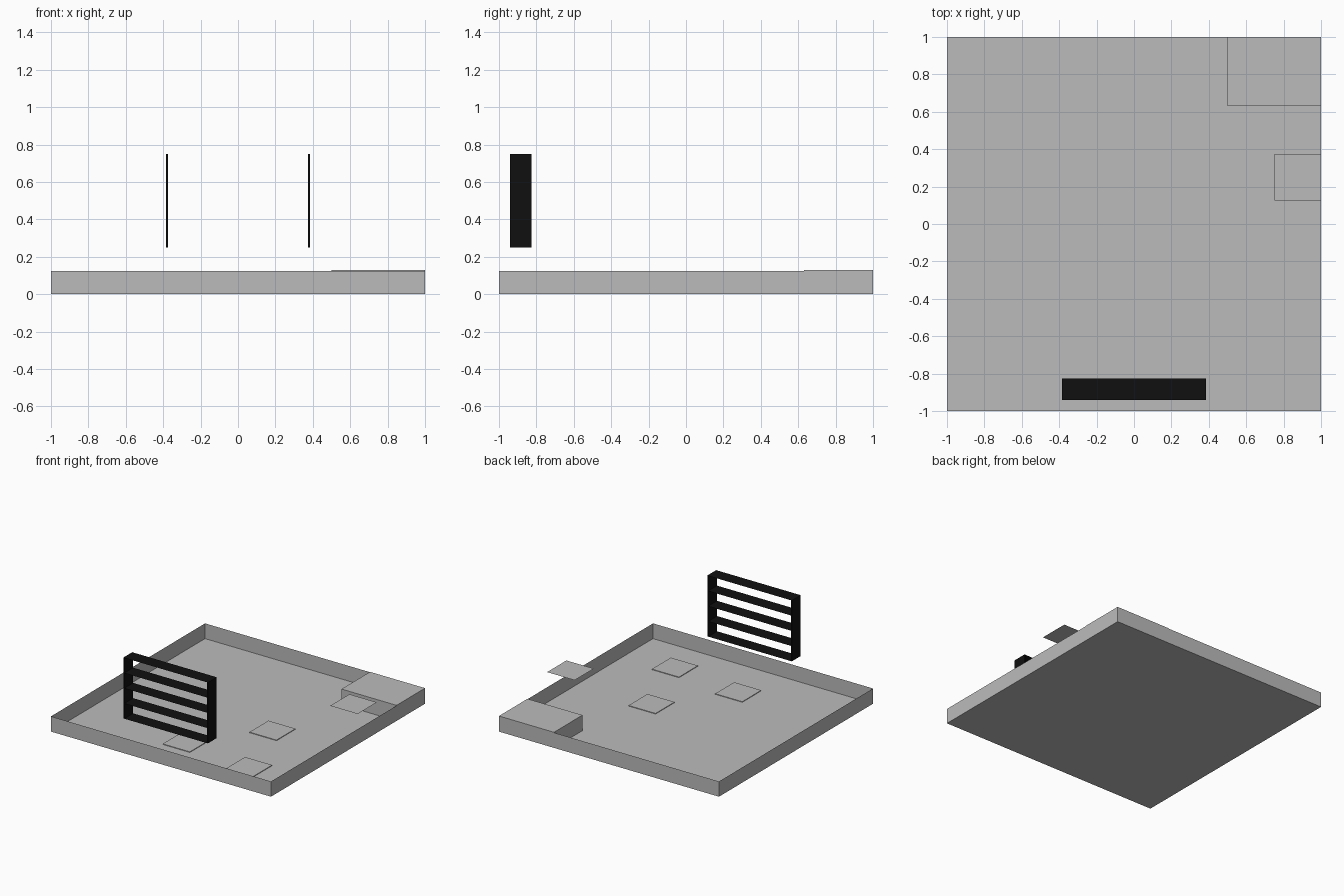
import bpy, bmesh
from mathutils import Vector

if "Cube" in bpy.data.objects:
    bpy.data.objects.remove(bpy.data.objects["Cube"])


def material(name, value):
    m = bpy.data.materials.new(name)
    m.diffuse_color = (value, value, value, 1)
    m.use_nodes = True
    m.node_tree.nodes["Principled BSDF"].inputs["Base Color"].default_value = m.diffuse_color
    return m


GREY = material("stone grey", 0.5)
BLACK = material("black", 0.005)


def finish(name, bm, mat):
    me = bpy.data.meshes.new(name)
    bm.to_mesh(me)
    bm.free()
    me.materials.append(mat)
    ob = bpy.data.objects.new(name, me)
    bpy.context.collection.objects.link(ob)
    return ob


def box(name, lo, hi, mat, open_top=False):
    lo, hi = Vector(lo), Vector(hi)
    bm = bmesh.new()
    bmesh.ops.create_cube(bm, size=1)
    bmesh.ops.scale(bm, vec=hi - lo, verts=bm.verts)
    bmesh.ops.translate(bm, vec=(lo + hi) / 2, verts=bm.verts)
    if open_top:
        bm.normal_update()
        top = [f for f in bm.faces if f.normal.z > 0.9]
        bmesh.ops.delete(bm, geom=top, context='FACES_ONLY')
    return finish(name, bm, mat)


def sheet(name, x0, x1, y0, y1, z, mat):
    bm = bmesh.new()
    bm.faces.new([bm.verts.new(c) for c in
                  ((x0, y0, z), (x1, y0, z), (x1, y1, z), (x0, y1, z))])
    return finish(name, bm, mat)


# Shallow tray: floor with paper-thin walls
box("tray", (-1, -1, 0), (1, 1, 0.125), GREY, open_top=True)

# Raised corner platform
box("corner_platform", (0.5, 0.63, 0), (1, 1, 0.128), GREY)

# Floating step beside the platform
sheet("floating_step", 0.75, 1, 0.125, 0.375, 0.25, GREY)

# Thin square tiles resting on the floor
for i, (x, y) in enumerate([(0.57, -0.67), (0.345, -0.045), (-0.065, -0.585)]):
    box(f"floor_tile_{i + 1}", (x - 0.123, y - 0.123, 0),
        (x + 0.123, y + 0.123, 0.005), GREY)

# Floating grille: two side posts and five flat slats
Y0, Y1 = -0.94, -0.825
for side, name in ((-1, "left"), (1, "right")):
    xs = sorted((side * 0.375, side * 0.384))
    box(f"grille_{name}_side", (xs[0], Y0, 0.25), (xs[1], Y1, 0.75), BLACK)
for i in range(5):
    sheet(f"grille_slat_{i + 1}", -0.375, 0.375, Y0, Y1, 0.25 + 0.125 * i, BLACK)
